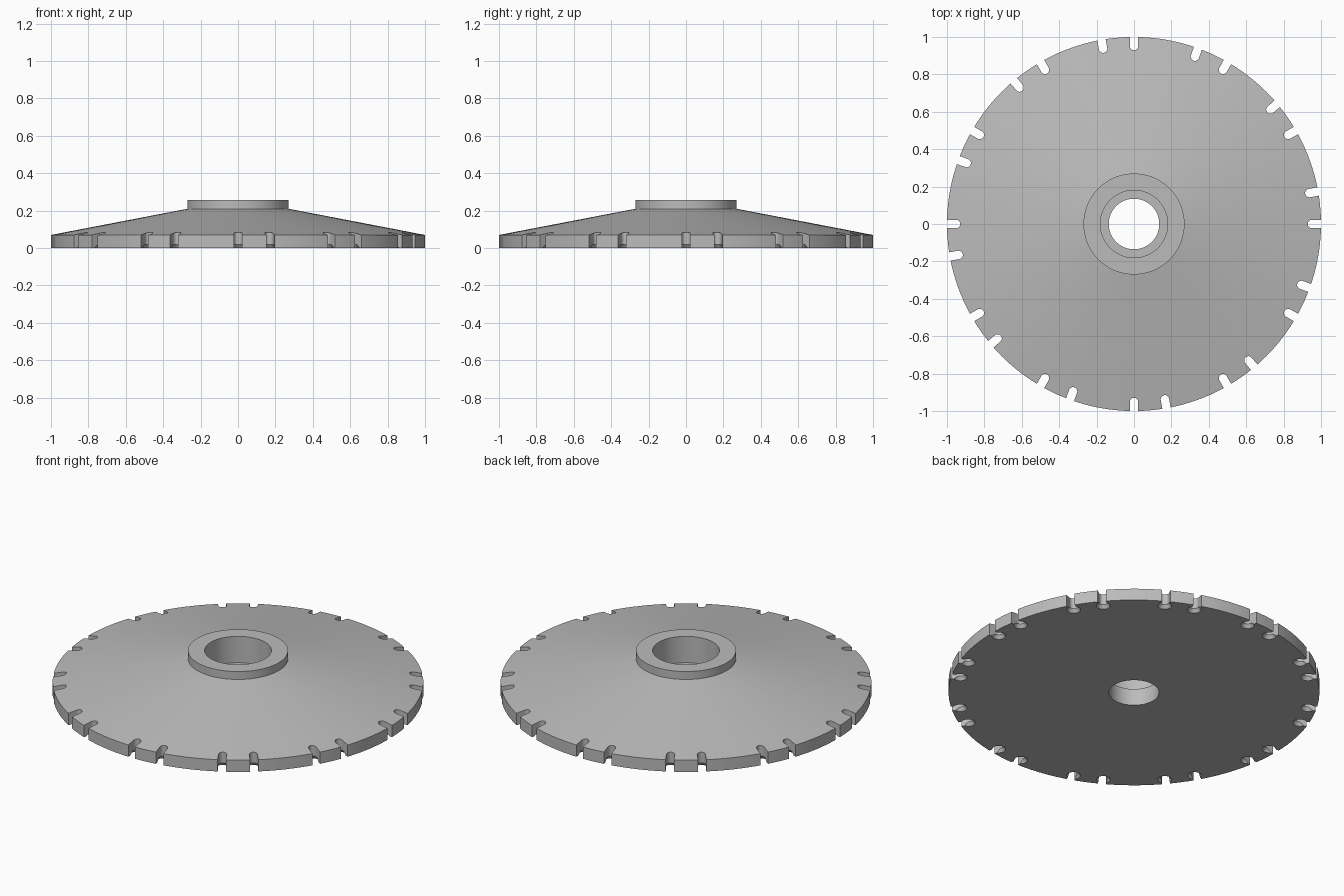
import bpy, bmesh, math
from mathutils import Matrix, Vector

cube = bpy.data.objects.get("Cube")
if cube:
    bpy.data.objects.remove(cube, do_unlink=True)

SEGMENTS = 120
SLOT_RADIUS = 0.0225
SLOT_CENTRE = 0.952

steel = bpy.data.materials.new("grey_steel")
steel.use_nodes = True
steel.diffuse_color = (0.5, 0.5, 0.5, 1)
steel.node_tree.nodes["Principled BSDF"].inputs["Base Color"].default_value = (0.5, 0.5, 0.5, 1)


def make_object(name, bm):
    bmesh.ops.recalc_face_normals(bm, faces=bm.faces)
    mesh = bpy.data.meshes.new(name)
    bm.to_mesh(mesh)
    bm.free()
    mesh.materials.append(steel)
    obj = bpy.data.objects.new(name, mesh)
    bpy.context.collection.objects.link(obj)
    return obj


def lathe(name, profile):
    """Revolve a closed (radius, height) profile around z."""
    bm = bmesh.new()
    verts = [bm.verts.new((r, 0, z)) for r, z in profile]
    edges = [bm.edges.new((v, verts[i - 1])) for i, v in enumerate(verts)]
    bmesh.ops.spin(bm, geom=verts + edges, cent=(0, 0, 0), axis=(0, 0, 1),
                   angle=math.tau, steps=SEGMENTS, use_merge=True)
    bmesh.ops.remove_doubles(bm, verts=bm.verts, dist=1e-5)
    return make_object(name, bm)


def add_slot(bm, turn):
    """Upright prism with a rounded inner end, open past the rim."""
    outline = [Vector((1.1, SLOT_RADIUS, -0.05)), Vector((1.1, -SLOT_RADIUS, -0.05))]
    for i in range(17):
        a = -math.pi / 2 - math.pi * i / 16
        outline.append(Vector((SLOT_CENTRE + SLOT_RADIUS * math.cos(a),
                               SLOT_RADIUS * math.sin(a), -0.05)))
    face = bm.faces.new([bm.verts.new(turn @ p) for p in outline])
    top = bmesh.ops.extrude_face_region(bm, geom=[face])["geom"]
    bmesh.ops.translate(bm, vec=(0, 0, 0.3),
                        verts=[g for g in top if isinstance(g, bmesh.types.BMVert)])


def add_countersink(bm, turn):
    """Cone that widens the slot end on the underside."""
    bmesh.ops.create_cone(bm, cap_ends=True, segments=32, radius1=0.045, radius2=0.015,
                          depth=0.04, matrix=turn @ Matrix.Translation((SLOT_CENTRE, 0, 0.01)))


# Conical disc with rim, raised hub and stepped bore
disc = lathe("slotted_disc", [(0.135, 0), (1, 0), (1, 0.07), (0.27, 0.21), (0.27, 0.257),
                              (0.18, 0.257), (0.18, 0.1), (0.135, 0.1)])

# Paired rim slots, repeated twelve times
turns = [Matrix.Rotation(math.radians(30 * k + extra), 4, 'Z')
         for k in range(12) for extra in (0, 10)]
for name, add in (("slot_cutter", add_slot), ("countersink_cutter", add_countersink)):
    bm = bmesh.new()
    for turn in turns:
        add(bm, turn)
    cutter = make_object(name, bm)
    cutter.hide_render = True
    cut = disc.modifiers.new(name, 'BOOLEAN')
    cut.operation, cut.solver, cut.object = 'DIFFERENCE', 'EXACT', cutter
    bpy.context.view_layer.objects.active = disc
    bpy.ops.object.modifier_apply(modifier=cut.name)
    bpy.data.objects.remove(cutter, do_unlink=True)

# Smooth curved walls, crisp edges
bpy.ops.object.select_all(action='DESELECT')
disc.select_set(True)
bpy.context.view_layer.objects.active = disc
bpy.ops.object.shade_smooth_by_angle(angle=math.radians(25))
if len(disc.data.materials) > 1:
    disc.data.materials.clear()
    disc.data.materials.append(steel)
